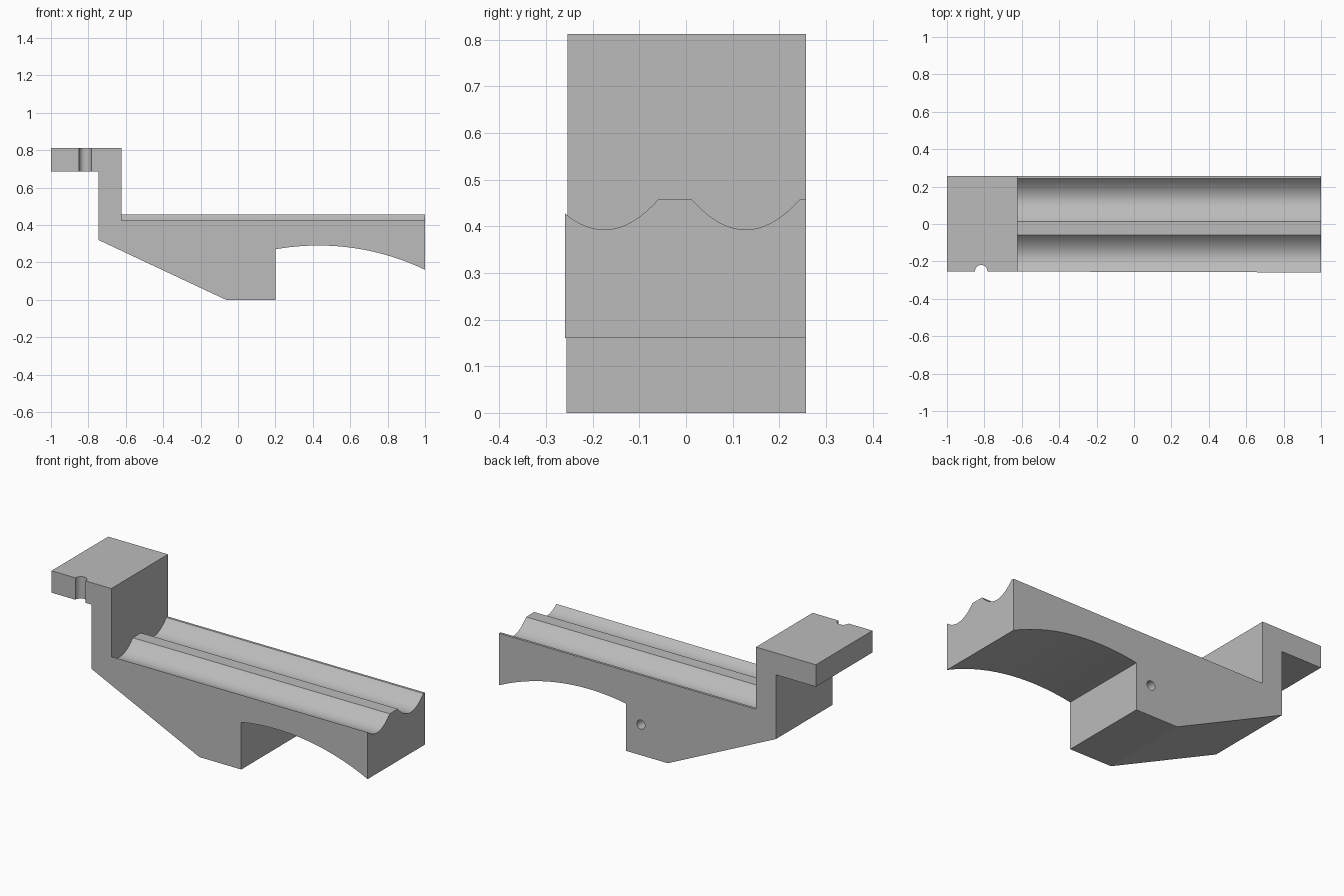
import bpy, bmesh, math
from mathutils import Vector

cube = bpy.data.objects.get("Cube")
if cube:
    bpy.data.objects.remove(cube, do_unlink=True)

grey = bpy.data.materials.new("plain grey")
grey.use_nodes = True
COLOUR = (0.5, 0.5, 0.5, 1)
grey.diffuse_color = COLOUR
grey.node_tree.nodes["Principled BSDF"].inputs["Base Color"].default_value = COLOUR


def prism(name, points, direction):
    """Extrude a closed outline of 3D points along a direction."""
    bm = bmesh.new()
    face = bm.faces.new([bm.verts.new(p) for p in points])
    ext = bmesh.ops.extrude_face_region(bm, geom=[face])
    moved = [v for v in ext["geom"] if isinstance(v, bmesh.types.BMVert)]
    bmesh.ops.translate(bm, verts=moved, vec=Vector(direction))
    bmesh.ops.recalc_face_normals(bm, faces=bm.faces)
    mesh = bpy.data.meshes.new(name)
    bm.to_mesh(mesh)
    bm.free()
    mesh.materials.append(grey)
    obj = bpy.data.objects.new(name, mesh)
    bpy.context.collection.objects.link(obj)
    return obj


def circle(radius, count=32):
    return [(radius * math.cos(math.tau * i / count),
             radius * math.sin(math.tau * i / count)) for i in range(count)]


# Body: side outline with a raised arm, sloped belly, foot and arched underside
BACK, WALL, DECK = 0.257, -0.622, 0.457
ARCH_X, ARCH_Z, ARCH_R = 0.43, 0.29, 1.315
outline = [(-1, 0.687), (-0.747, 0.687), (-0.747, 0.32), (-0.065, 0), (0.2, 0)]
for i in range(33):
    x = 0.2 + 0.8 * i / 32
    outline.append((x, ARCH_Z - ARCH_R + math.sqrt(ARCH_R ** 2 - (x - ARCH_X) ** 2)))
outline += [(1, DECK), (1, 0.9), (1, 0.812), (-1, 0.812)]
outline.remove((1, DECK))
outline.remove((1, 0.9))
body = prism("slide_body", [(x, BACK, z) for x, z in outline], (0, -2 * BACK, 0))

# Front face drifts slightly outward toward the right end
for v in body.data.vertices:
    if v.co.y < 0:
        v.co.y = -0.256 - 0.003 * v.co.x

# Deck cutter: clears the space above two parallel curved troughs
GROOVE_HALF, GROOVE_DEPTH = 0.115, 0.064
section = [(-0.4, 0.9), (-0.4, 0.6)]
for centre, start in ((-0.175, -0.13), (0.128, -GROOVE_HALF)):
    for i in range(33):
        d = start + (GROOVE_HALF - start) * i / 32
        section.append((centre + d, DECK - GROOVE_DEPTH * (1 - (d / GROOVE_HALF) ** 2)))
section += [(0.4, DECK), (0.4, 0.9)]
deck_cutter = prism("deck_cutter", [(WALL, y, z) for y, z in section], (2, 0, 0))

# Round notch in the arm and small blind hole in the back
notch_cutter = prism("notch_cutter",
                     [(-0.817 + a, -0.252 + b, 0.6) for a, b in circle(0.033)], (0, 0, 0.4))
hole_cutter = prism("hole_cutter",
                    [(0.105 + a, 0.3, 0.175 + b) for a, b in circle(0.026)], (0, -0.15, 0))

bpy.context.view_layer.objects.active = body
for cutter in (deck_cutter, notch_cutter, hole_cutter):
    cutter.hide_render = True
    mod = body.modifiers.new(cutter.name, "BOOLEAN")
    mod.operation = "DIFFERENCE"
    mod.solver = "EXACT"
    mod.object = cutter
    bpy.ops.object.modifier_apply(modifier=mod.name)
    bpy.data.objects.remove(cutter, do_unlink=True)

bpy.ops.object.select_all(action="DESELECT")
body.select_set(True)
bpy.ops.object.shade_smooth_by_angle(angle=math.radians(25))
